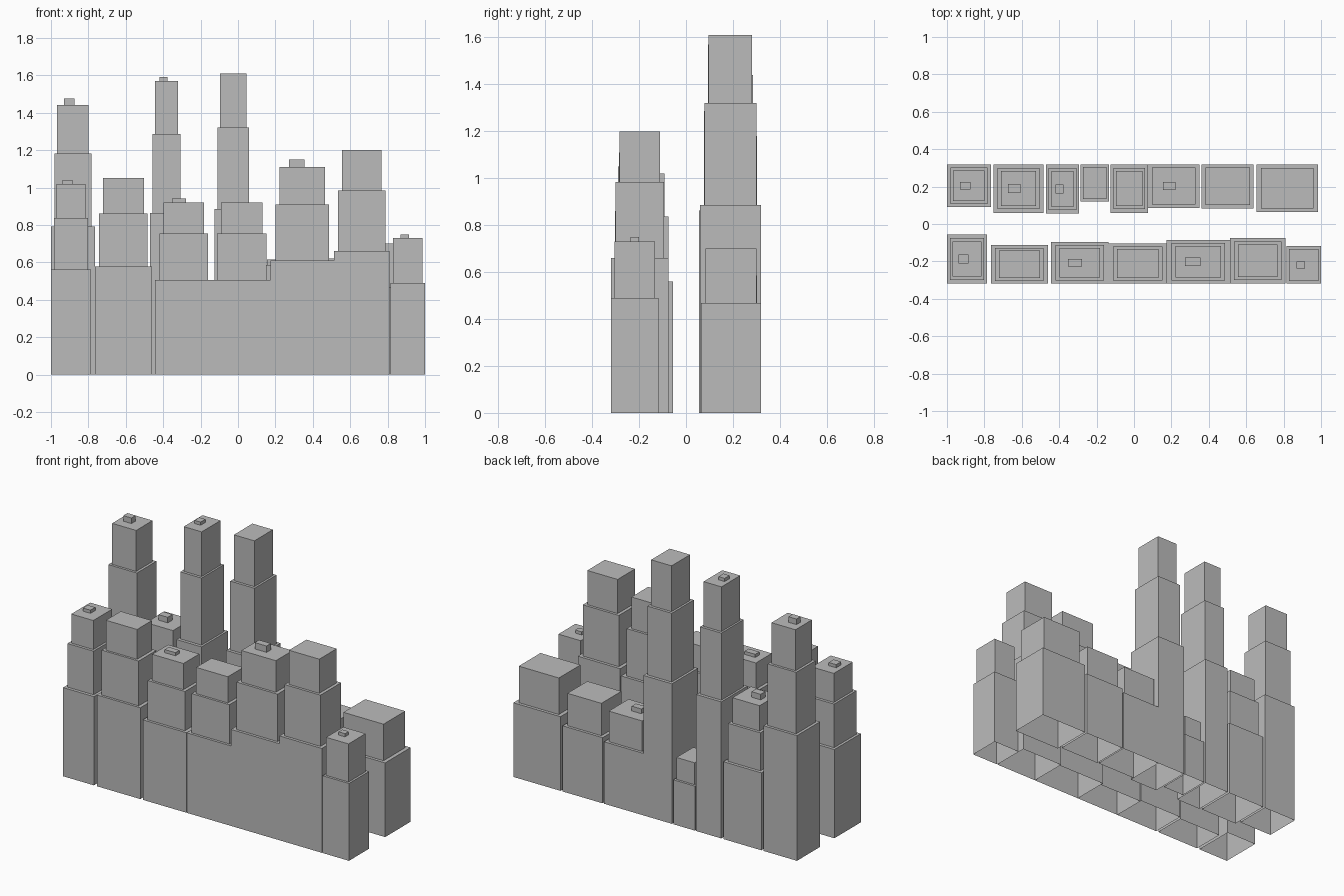
import bpy, bmesh

if "Cube" in bpy.data.objects:
    bpy.data.objects.remove(bpy.data.objects["Cube"])

concrete = bpy.data.materials.new("concrete_grey")
concrete.diffuse_color = (0.5, 0.5, 0.5, 1)
concrete.use_nodes = True
concrete.node_tree.nodes["Principled BSDF"].inputs["Base Color"].default_value = concrete.diffuse_color


def add_block(bm, cx, cy, w, d, z0, z1):
    """Box without a floor."""
    def ring(z):
        return [bm.verts.new((cx + sx * w / 2, cy + sy * d / 2, z))
                for sx, sy in ((-1, -1), (1, -1), (1, 1), (-1, 1))]
    low, top = ring(z0), ring(z1)
    bm.faces.new(top)
    for i in range(4):
        j = (i + 1) % 4
        bm.faces.new((low[i], low[j], top[j], top[i]))


def tower(name, x0, x1, y0, y1, height, tiers, roof):
    """Stepped tower: each tier is narrower, with an optional roof hut."""
    bm = bmesh.new()
    cx, cy, w, d = (x0 + x1) / 2, (y0 + y1) / 2, x1 - x0, y1 - y0
    steps = (0.55, 0.82, 1.0) if tiers == 3 else (0.67, 1.0)
    z = 0
    for i, part in enumerate(steps):
        s = (1, 0.85, 0.715)[i]
        add_block(bm, cx, cy, w * s, d * s, z, height * part)
        z = height * part
    if roof:
        add_block(bm, cx - 0.085 * w, cy, w * 0.245, d * 0.185, z, z + roof)
    mesh = bpy.data.meshes.new(name)
    bm.to_mesh(mesh)
    bm.free()
    mesh.materials.append(concrete)
    bpy.context.collection.objects.link(bpy.data.objects.new(name, mesh))


EDGE = 0.319  # outer face of both rows

# Front row: left, right, inner face y, height, tiers, roof hut height
front = [(-1.0, -0.785, -0.055, 1.02, 3, 0.02),
         (-0.765, -0.46, -0.112, 1.05, 3, 0),
         (-0.443, -0.137, -0.096, 0.92, 3, 0.02),
         (-0.135, 0.175, -0.104, 0.92, 3, 0),
         (0.175, 0.513, -0.085, 1.11, 3, 0.04),
         (0.513, 0.81, -0.075, 1.20, 3, 0),
         (0.816, 1.0, -0.118, 0.73, 2, 0.02)]
for i, (x0, x1, y, h, n, r) in enumerate(front):
    tower(f"front_tower_{i + 1}", x0, x1, -EDGE, y, h, n, r)

# Back row
back = [(-1.0, -0.765, 0.09, 1.44, 3, 0.035),
        (-0.75, -0.485, 0.06, 0.89, 3, 0.035),
        (-0.47, -0.295, 0.056, 1.57, 3, 0.02),
        (-0.285, -0.135, 0.12, 0.42, 2, 0),
        (-0.125, 0.075, 0.06, 1.61, 3, 0),
        (0.075, 0.35, 0.086, 0.585, 2, 0.03),
        (0.36, 0.64, 0.084, 0.62, 2, 0),
        (0.655, 0.985, 0.064, 0.70, 2, 0)]
for i, (x0, x1, y, h, n, r) in enumerate(back):
    tower(f"back_tower_{i + 1}", x0, x1, y, EDGE, h, n, r)
